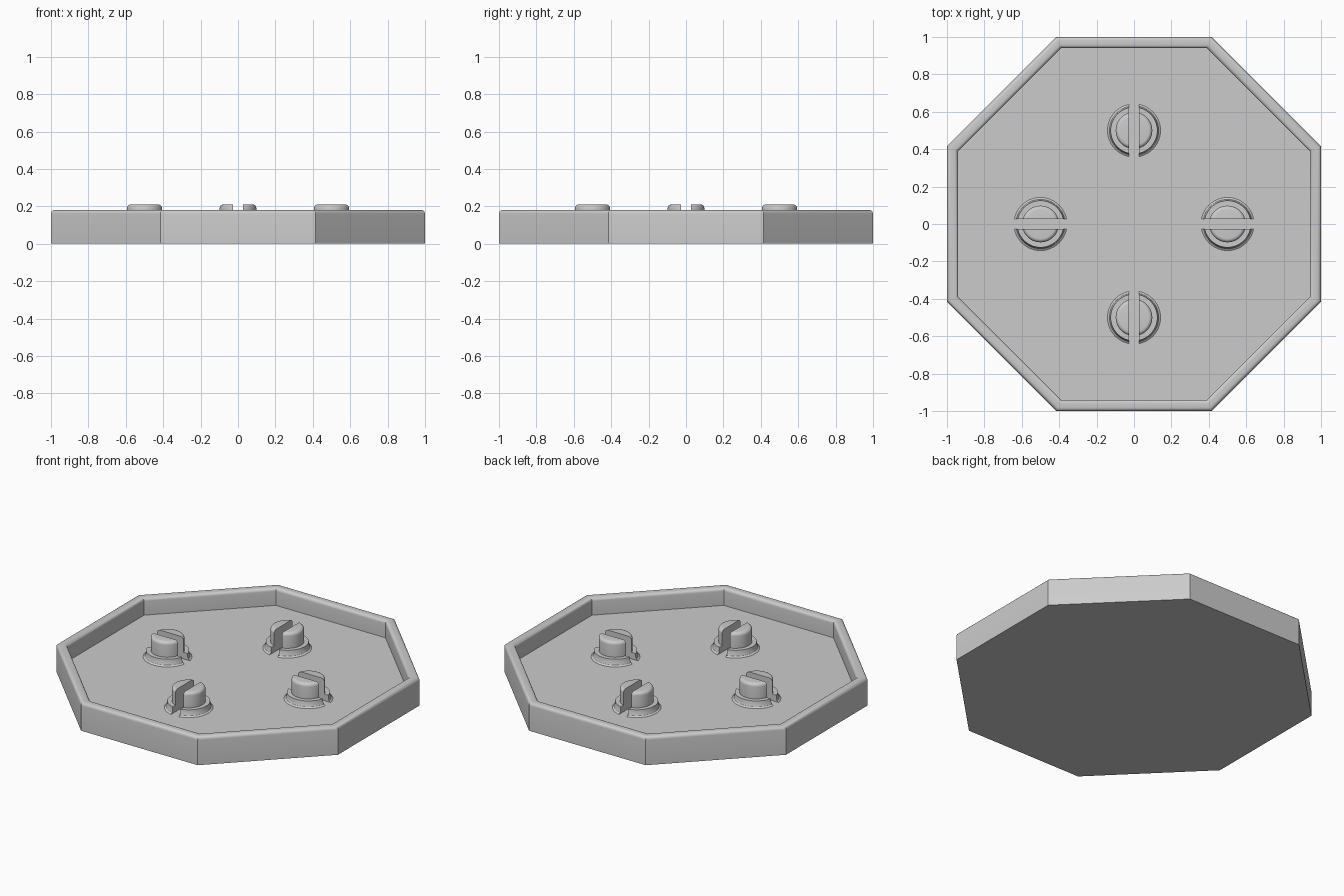
import bpy, bmesh, math
from mathutils import Matrix, Vector

if "Cube" in bpy.data.objects:
    bpy.data.objects.remove(bpy.data.objects["Cube"], do_unlink=True)

grey = bpy.data.materials.new("plain grey")
grey.use_nodes = True
grey.diffuse_color = (0.6, 0.6, 0.6, 1)
grey.node_tree.nodes["Principled BSDF"].inputs["Base Color"].default_value = grey.diffuse_color


def arc(cx, cz, r, start, end, steps=5):
    """Points of a circular arc in the profile plane, angles in degrees."""
    angles = [math.radians(start + (end - start) * i / steps) for i in range(steps + 1)]
    return [(cx + r * math.cos(a), cz + r * math.sin(a)) for a in angles]


def lathe(profile, sides, offset=0.0):
    """Closed solid turned from a profile that runs from bottom to top."""
    bm = bmesh.new()
    rings = []
    for r, z in profile:
        rings.append([bm.verts.new((r * math.cos(a), r * math.sin(a), z))
                      for a in (offset + math.tau * i / sides for i in range(sides))])
    for low, high in zip(rings, rings[1:]):
        for i in range(sides):
            j = (i + 1) % sides
            bm.faces.new((low[i], low[j], high[j], high[i]))
    bm.faces.new(rings[0][::-1])
    bm.faces.new(rings[-1])
    return bm


def finish(bm, name):
    bmesh.ops.recalc_face_normals(bm, faces=bm.faces)
    mesh = bpy.data.meshes.new(name)
    bm.to_mesh(mesh)
    bm.free()
    mesh.materials.append(grey)
    obj = bpy.data.objects.new(name, mesh)
    bpy.context.collection.objects.link(obj)
    bpy.ops.object.select_all(action="DESELECT")
    obj.select_set(True)
    bpy.context.view_layer.objects.active = obj
    bpy.ops.object.shade_smooth_by_angle(angle=math.radians(30))
    return obj


FLOOR, RIM, WALL, ROUND = 0.07, 0.18, 0.94, 0.02

# Octagonal tray with a rounded rim
outline = [(1, 0)]
outline += arc(1 - ROUND, RIM - ROUND, ROUND, 0, 90)
outline += arc(WALL + ROUND, RIM - ROUND, ROUND, 90, 180)
outline += [(WALL, FLOOR)]
corner = 1 / math.cos(math.pi / 8)
finish(lathe([(r * corner, z) for r, z in outline], 8, math.pi / 8), "tray")

# Slotted pegs, each a pair of halves on a flared collar
PEG_TOP, PEG_R, COLLAR_TOP, HALF_SLOT = 0.21, 0.098, 0.112, 0.028
peg_profile = [(0.142, FLOOR - 0.005), (0.142, FLOOR), (0.132, 0.077), (0.127, 0.09),
               (0.125, COLLAR_TOP), (PEG_R, COLLAR_TOP)]
peg_profile += arc(PEG_R - ROUND, PEG_TOP - ROUND, ROUND, 0, 90)

for n, place in enumerate(("left", "back", "right", "front")):
    turn = math.tau * n / 4
    centre = Vector((0.5 * math.cos(turn), 0.5 * math.sin(turn), 0))
    for half, side in enumerate(("a", "b")):
        bm = lathe(peg_profile, 48)
        cut = bmesh.ops.bisect_plane(
            bm, geom=bm.verts[:] + bm.edges[:] + bm.faces[:],
            plane_co=(0, HALF_SLOT, 0), plane_no=(0, 1, 0), clear_inner=True)
        edges = [e for e in cut["geom_cut"] if isinstance(e, bmesh.types.BMEdge)]
        bmesh.ops.edgeloop_fill(bm, edges=edges)
        bm.transform(Matrix.Translation(centre) @ Matrix.Rotation(turn + math.pi * half, 4, "Z"))
        finish(bm, f"{place}_peg_half_{side}")
